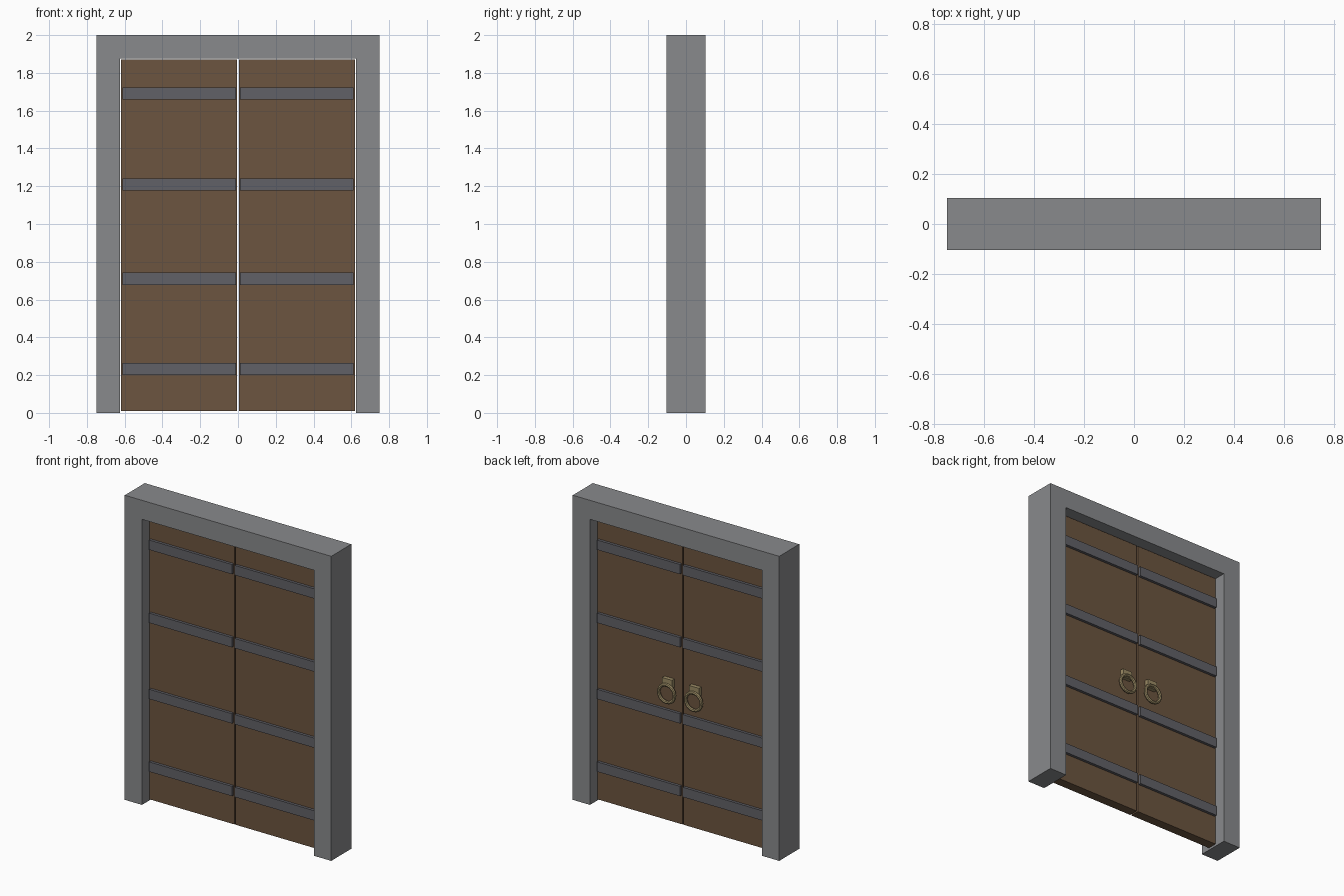
import bpy, bmesh, math

if "Cube" in bpy.data.objects:
    bpy.data.objects.remove(bpy.data.objects["Cube"])


def material(name, rgb):
    m = bpy.data.materials.new(name)
    m.diffuse_color = (*rgb, 1)
    m.use_nodes = True
    m.node_tree.nodes["Principled BSDF"].inputs["Base Color"].default_value = m.diffuse_color
    return m


WOOD = material("wood", (0.15, 0.09, 0.05))
IRON = material("iron", (0.12, 0.12, 0.135))
BRASS = material("brass", (0.33, 0.26, 0.13))


def box(name, x, y, z, mat):
    """Box spanning the given (min, max) ranges."""
    bpy.ops.mesh.primitive_cube_add(
        size=1, location=[(a + b) / 2 for a, b in (x, y, z)])
    ob = bpy.context.object
    ob.name = name
    ob.scale = [b - a for a, b in (x, y, z)]
    bpy.ops.object.transform_apply(location=False, rotation=False, scale=True)
    ob.data.materials.append(mat)
    return ob


# Stone frame: one U-shaped profile extruded through the wall depth
DEPTH = 0.104
outline = [(-0.75, 0), (-0.625, 0), (-0.625, 1.875), (0.625, 1.875),
           (0.625, 0), (0.75, 0), (0.75, 2), (-0.75, 2)]
bm = bmesh.new()
face = bm.faces.new([bm.verts.new((x, -DEPTH, z)) for x, z in outline])
ext = bmesh.ops.extrude_face_region(bm, geom=[face])
bmesh.ops.translate(bm, vec=(0, 2 * DEPTH, 0),
                    verts=[g for g in ext["geom"] if isinstance(g, bmesh.types.BMVert)])
bmesh.ops.recalc_face_normals(bm, faces=bm.faces)
mesh = bpy.data.meshes.new("door_frame")
bm.to_mesh(mesh)
bm.free()
frame = bpy.data.objects.new("door_frame", mesh)
bpy.context.collection.objects.link(frame)
frame.data.materials.append(material("stone", (0.25, 0.255, 0.265)))

HALF = 0.031    # half thickness of a door leaf
STRAP = 0.018   # how far the straps stand out

for side, s in (("left", -1), ("right", 1)):
    def span(a, b):
        return tuple(sorted((s * a, s * b)))

    # Door leaf
    box(f"{side}_door_leaf", span(0.005, 0.62), (-HALF, HALF), (0.01, 1.87), WOOD)

    # Iron straps on both faces
    for i, z in enumerate((0.233, 0.71, 1.21, 1.69)):
        for face_name, f in (("front", -1), ("back", 1)):
            y = sorted((f * HALF, f * (HALF + STRAP)))
            box(f"{side}_{face_name}_strap_{i + 1}", span(0.01, 0.612), y,
                (z - 0.032, z + 0.032), IRON)

    # Ring handle and its mounting plate, on the back only
    box(f"{side}_handle_plate", span(0.063, 0.133), (HALF, HALF + 0.026),
        (0.895, 0.95), BRASS)
    bpy.ops.mesh.primitive_torus_add(
        location=(s * 0.098, HALF + 0.03, 0.855), rotation=(math.pi / 2, 0, 0),
        major_radius=0.057, minor_radius=0.011, major_segments=24, minor_segments=8)
    ring = bpy.context.object
    ring.name = f"{side}_handle_ring"
    ring.data.materials.append(BRASS)
    bpy.ops.object.shade_smooth_by_angle()
